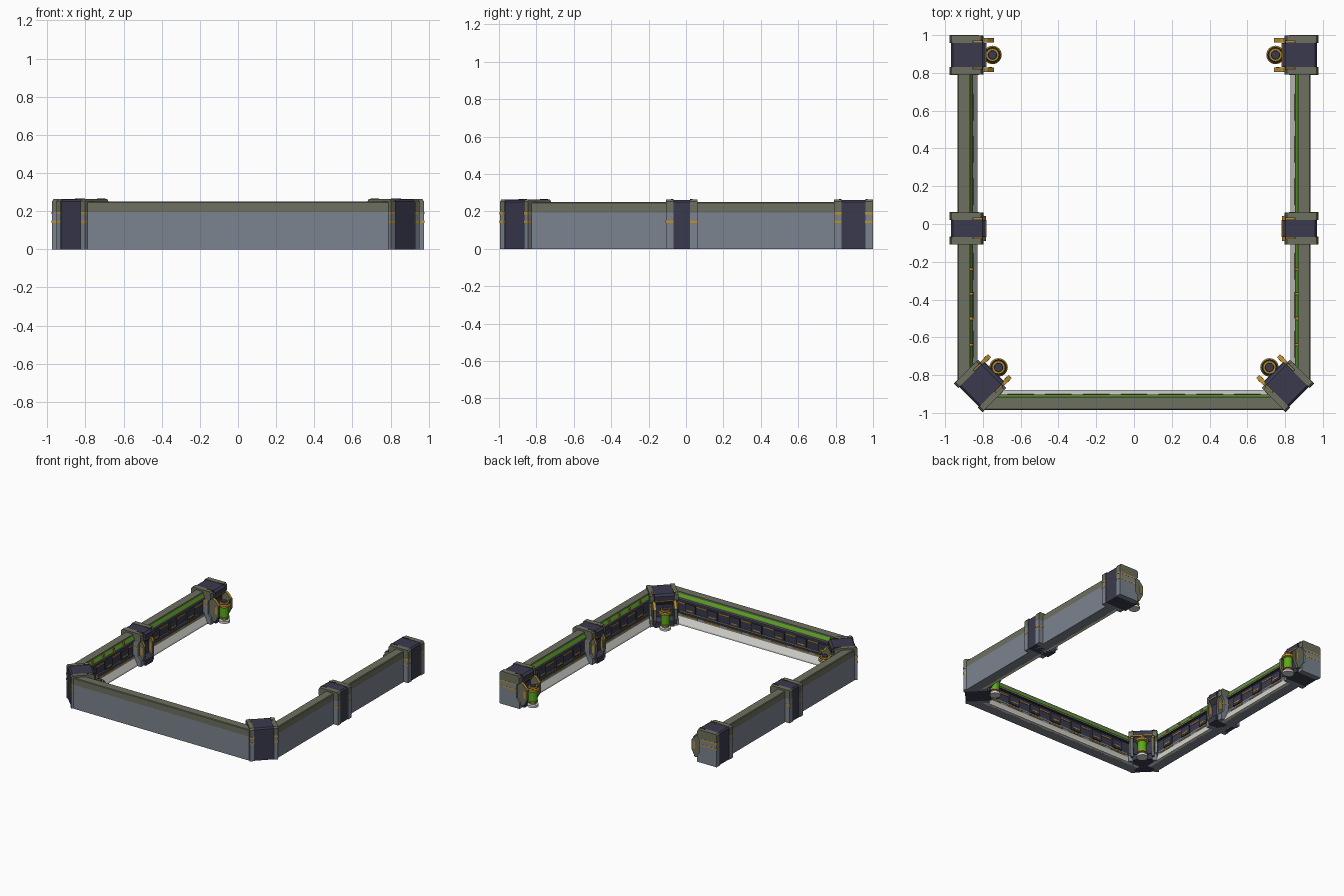
import bpy, bmesh, math
from mathutils import Matrix, Vector

if "Cube" in bpy.data.objects:
    bpy.data.objects.remove(bpy.data.objects["Cube"])

COLOURS = {
    "olive": (0.15, 0.16, 0.115), "steel": (0.2, 0.23, 0.275),
    "navy": (0.042, 0.042, 0.077), "gold": (0.5, 0.28, 0.03),
    "green": (0.1, 0.42, 0.01), "white": (0.68, 0.68, 0.65),
    "black": (0.02, 0.02, 0.025), "grey": (0.22, 0.23, 0.22),
}
INDEX = {name: i for i, name in enumerate(COLOURS)}
MATERIALS = []
for name, rgb in COLOURS.items():
    m = bpy.data.materials.new(name)
    m.use_nodes = True
    m.diffuse_color = (*rgb, 1)
    m.node_tree.nodes["Principled BSDF"].inputs["Base Color"].default_value = (*rgb, 1)
    MATERIALS.append(m)


def frame(x, y, turn):
    """Local axes: x along the wall, y inward, z up."""
    return Matrix.Translation((x, y, 0)) @ Matrix.Rotation(turn, 4, "Z")


def prism(bm, u0, u1, points, default):
    """Extrude a (depth, height[, colour]) profile along the wall."""
    rows = [[bm.verts.new((u, p[0], p[1])) for p in points] for u in (u0, u1)]
    faces = [bm.faces.new(rows[0]), bm.faces.new(rows[1][::-1])]
    for f in faces:
        f.material_index = INDEX[default]
    n = len(points)
    for i, p in enumerate(points):
        j = (i + 1) % n
        f = bm.faces.new((rows[0][i], rows[1][i], rows[1][j], rows[0][j]))
        f.material_index = INDEX[p[2] if len(p) > 2 else default]


def box(bm, u, v, z, colour):
    prism(bm, u[0], u[1], [(v[0], z[0]), (v[0], z[1]), (v[1], z[1]), (v[1], z[0])], colour)


def finish(name, bm, matrix, mirrored=True):
    bmesh.ops.recalc_face_normals(bm, faces=bm.faces)
    bm.transform(matrix)
    mesh = bpy.data.meshes.new(name)
    bm.to_mesh(mesh)
    bm.free()
    for m in MATERIALS:
        mesh.materials.append(m)
    ob = bpy.data.objects.new(name, mesh)
    bpy.context.collection.objects.link(ob)
    if mirrored:
        ob.modifiers.new("mirror", "MIRROR").use_clip = False
    return ob


# Wall section: steel outside, olive cap, green light strip, panel and skirting
WALL = [
    (0, 0, "steel"), (0, 0.195, "olive"), (0, 0.245, "olive"), (0.005, 0.25, "olive"),
    (0.068, 0.25, "olive"), (0.068, 0.235, "green"), (0.077, 0.215, "olive"),
    (0.082, 0.208, "olive"), (0.082, 0.194, "black"), (0.066, 0.188, "navy"),
    (0.066, 0.085, "black"), (0.08, 0.08, "grey"), (0.083, 0.058, "white"),
    (0.106, 0.012, "white"), (0.106, 0, "white"), (0.08, 0, "steel"),
]


def wall(name, matrix, spans, mirrored, clips):
    bm = bmesh.new()
    prism(bm, spans[0][0], spans[-1][1], WALL, "steel")
    finish(name, bm, matrix, mirrored)
    # Panel blocks, gold trims and small clips on the inner side
    bm = bmesh.new()
    for a, b in spans:
        a, b = a + 0.09, b - 0.09
        count = max(2, round((b - a) / 0.2))
        step = (b - a) / count
        for i in range(count):
            c = a + (i + 0.5) * step
            box(bm, (c - 0.045, c + 0.045), (0.06, 0.078), (0.1, 0.17), "navy")
            box(bm, (c - 0.03, c + 0.03), (0.07, 0.08), (0.115, 0.125), "gold")
            box(bm, (c + 0.055, c + step - 0.055), (0.06, 0.07), (0.158, 0.166), "gold")
            box(bm, (c - 0.07, c + 0.07), (0.078, 0.085), (0.066, 0.074), "gold")
            box(bm, (c - 0.06, c + 0.06), (0.076, 0.084), (-0.0005, 0.003), "gold")
        box(bm, (a, b), (0.06, 0.07), (0.088, 0.098), "grey")
    for u in clips:
        box(bm, (u - 0.007, u + 0.007), (0.066, 0.082), (0.206, 0.238), "gold")
    finish(name + "_inner_trim", bm, matrix, mirrored)


FLANGE = [(0, 0), (0, 0.252), (0.01, 0.264), (0.165, 0.264), (0.175, 0.25), (0.175, 0.205),
          (0.152, 0.18), (0.152, 0.08), (0.178, 0.05), (0.178, 0)]
CORE = [(0.006, 0), (0.006, 0.25), (0.016, 0.261), (0.172, 0.261), (0.19, 0.248), (0.19, 0.21),
        (0.16, 0.17), (0.16, 0.07), (0.195, 0.045), (0.195, 0)]
BRACKET = [(0.14, 0.03), (0.14, 0.205), (0.185, 0.205, "gold"), (0.2, 0.2, "gold"),
           (0.235, 0.16), (0.235, 0.08), (0.205, 0.025)]


def post(name, matrix, half, rim, bands):
    bm = bmesh.new()
    prism(bm, -half + rim, half - rim, CORE, "navy")
    box(bm, (-half + rim, half - rim), (0.17, 0.193), (0.205, 0.213), "gold")
    finish(name + "_core", bm, matrix)

    # Flanges are olive above the cap line and steel below
    bm = bmesh.new()
    for s in (-1, 1):
        prism(bm, s * half, s * (half - rim), FLANGE, "steel")
    bmesh.ops.bisect_plane(bm, geom=bm.verts[:] + bm.edges[:] + bm.faces[:],
                           plane_co=(0, 0, 0.195), plane_no=(0, 0, 1))
    for f in bm.faces:
        if f.calc_center_median().z > 0.195:
            f.material_index = INDEX["olive"]
    finish(name + "_flanges", bm, matrix)

    bm = bmesh.new()
    for s in (-1, 1):
        for z in bands:
            ends = sorted((s * (half + 0.001), s * (half - rim - 0.001)))
            box(bm, ends, (-0.002, 0.154), (z - 0.006, z + 0.006), "gold")
        # Gold and black inlay on the flange top
        c = s * (half - rim + 0.006)
        box(bm, (c - 0.006, c + 0.006), (0.12, 0.172), (0.255, 0.2655), "black")
        box(bm, (c - 0.003, c + 0.003), (0.125, 0.172), (0.255, 0.267), "gold")
    finish(name + "_bands", bm, matrix)


def brackets(name, matrix, offset, reach):
    bm = bmesh.new()
    for s in (-1, 1):
        c = s * offset
        points = [(0.14 + (p[0] - 0.14) * reach, *p[1:]) for p in BRACKET]
        prism(bm, c - 0.011, c + 0.011, points, "olive")
        tip = 0.14 + 0.095 * reach
        box(bm, (c - 0.013, c + 0.013), (tip - 0.03, tip - 0.012), (0.09, 0.15), "gold")
    finish(name, bm, matrix)


# Canister rings: radius, height, colour of the band above
CANISTER = [
    (0.042, 0, "white"), (0.042, 0.018, "white"), (0.028, 0.022, "grey"), (0.028, 0.034, "gold"),
    (0.038, 0.036, "gold"), (0.038, 0.046, "green"), (0.034, 0.048, "green"),
    (0.034, 0.125, "gold"), (0.049, 0.13, "gold"), (0.049, 0.146, "gold"),
    (0.042, 0.153, "black"), (0.036, 0.153, "gold"), (0.034, 0.163, "gold"), (0.024, 0.163, "navy"),
    (0.022, 0.168, "navy"),
]


def canister(name, matrix, sides=16):
    bm = bmesh.new()
    rings = [[bm.verts.new((r * math.cos(k * math.tau / sides),
                            0.226 + r * math.sin(k * math.tau / sides), z))
              for k in range(sides)] for r, z, _ in CANISTER]
    for i in range(len(rings) - 1):
        for k in range(sides):
            n = (k + 1) % sides
            f = bm.faces.new((rings[i][k], rings[i][n], rings[i + 1][n], rings[i + 1][k]))
            f.material_index = INDEX[CANISTER[i][2]]
    bm.faces.new(rings[0]).material_index = INDEX["white"]
    bm.faces.new(rings[-1]).material_index = INDEX["navy"]
    finish(name, bm, matrix)
    # Arm joining the canister to its post
    bm = bmesh.new()
    box(bm, (-0.025, 0.025), (0.15, 0.215), (0.004, 0.016), "grey")
    finish(name + "_arm", bm, matrix)


# Walls
wall("side_wall", frame(0.935, 0, math.pi / 2), [(-0.83, -0.03), (-0.03, 0.82)], True,
     (-0.64, -0.5, -0.37, -0.24))
wall("front_wall", frame(0, -0.985, 0), [(-0.79, 0.79)], False, ())

# Posts: back ends, middles and diagonal corners
back = frame(0.975, 0.895, math.pi / 2)
middle = frame(0.975, -0.023, math.pi / 2)
corner = frame(0.877, -0.919, math.pi / 4)
post("back_post", back, 0.104, 0.04, (0.145, 0.19))
post("corner_post", corner, 0.106, 0.032, (0.145, 0.19))
post("middle_post", middle, 0.085, 0.04, (0.145,))
for label, place in (("back", back), ("corner", corner)):
    brackets(label + "_brackets", place, 0.078, 1)
    canister(label + "_canister", place)
brackets("middle_brackets", middle, 0.055, 0.55)
